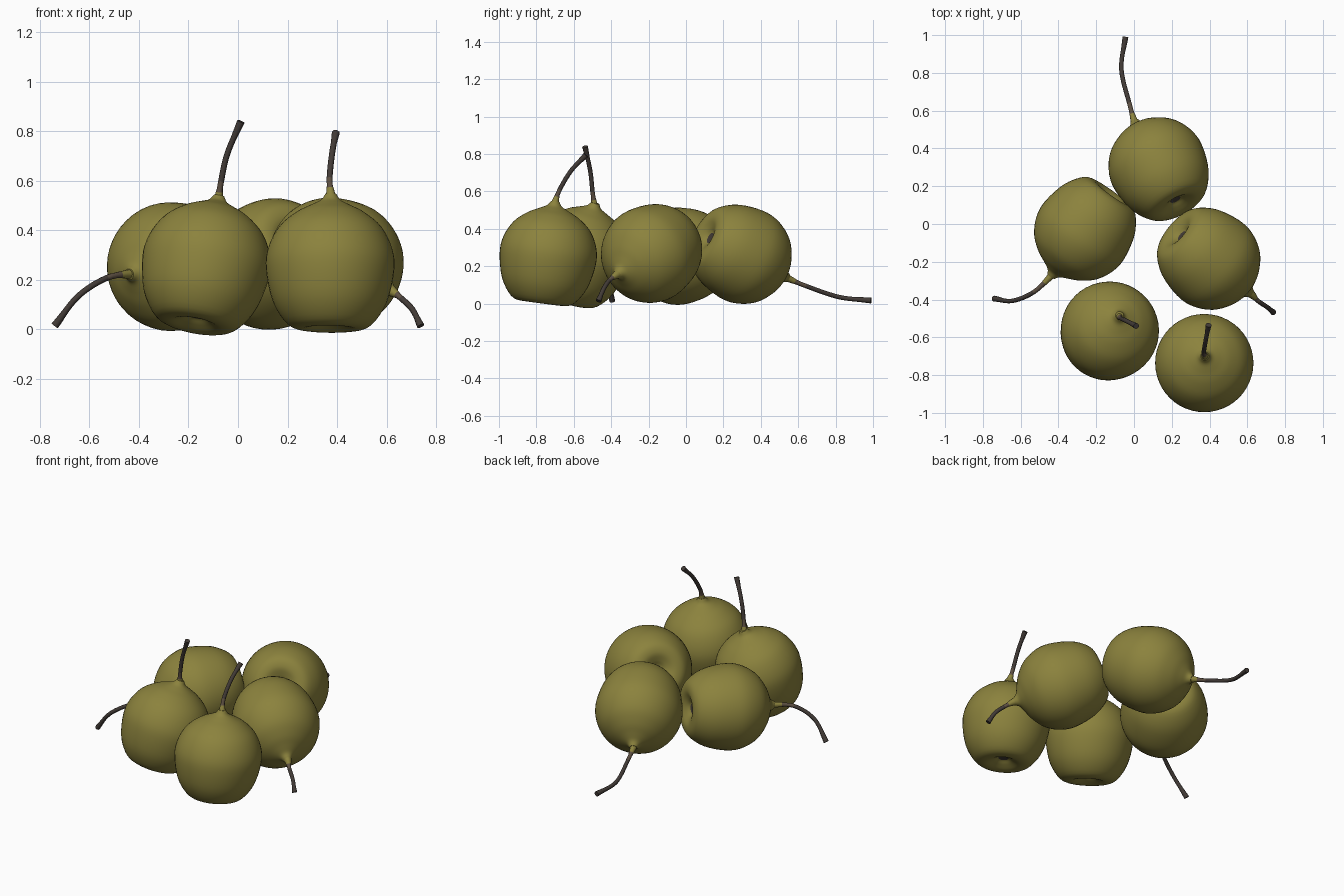
import bpy, bmesh, math
from mathutils import Vector

cube = bpy.data.objects.get("Cube")
if cube:
    bpy.data.objects.remove(cube)


def material(name, rgb):
    m = bpy.data.materials.new(name)
    m.use_nodes = True
    m.diffuse_color = (*rgb, 1)
    m.node_tree.nodes["Principled BSDF"].inputs["Base Color"].default_value = (*rgb, 1)
    return m


OLIVE, BROWN, DARK = 0, 1, 2
MATERIALS = [material("olive_skin", (0.26, 0.225, 0.047)),
             material("woody_brown", (0.11, 0.08, 0.055)),
             material("dark_stem", (0.055, 0.044, 0.038))]


def smooth_path(points, steps):
    """Catmull-Rom curve through the points."""
    p = [Vector(q) for q in points]
    p = [2 * p[0] - p[1]] + p + [2 * p[-1] - p[-2]]
    out = []
    for a, b, c, d in zip(p, p[1:], p[2:], p[3:]):
        for i in range(steps):
            t = i / steps
            out.append(0.5 * (2 * b + (c - a) * t + (2 * a - 5 * b + 4 * c - d) * t ** 2
                              + (3 * b - a - 3 * c + d) * t ** 3))
    return out + [p[-2]]


def sweep(name, centres, radii, tangents, sides, colour):
    """Join rings along a path; colour(i, n) picks the material of each band."""
    bm = bmesh.new()
    rings = []
    u = tangents[0].orthogonal().normalized()
    for c, r, t in zip(centres, radii, tangents):
        u = (u - t * u.dot(t)).normalized()
        v = t.cross(u)
        rings.append([bm.verts.new(c + r * (math.cos(k * math.tau / sides) * u
                                            + math.sin(k * math.tau / sides) * v))
                      for k in range(sides)])
    n = len(rings) - 1
    for i in range(n):
        for k in range(sides):
            j = (k + 1) % sides
            f = bm.faces.new((rings[i][k], rings[i][j], rings[i + 1][j], rings[i + 1][k]))
            f.material_index = colour(i, n)
    bm.faces.new(rings[0][::-1]).material_index = colour(0, n)
    bm.faces.new(rings[-1]).material_index = colour(n, n)
    mesh = bpy.data.meshes.new(name)
    bm.to_mesh(mesh)
    bm.free()
    for m in MATERIALS:
        mesh.materials.append(m)
    ob = bpy.data.objects.new(name, mesh)
    bpy.context.collection.objects.link(ob)
    bpy.ops.object.select_all(action='DESELECT')
    ob.select_set(True)
    bpy.context.view_layer.objects.active = ob
    bpy.ops.object.shade_smooth_by_angle(angle=math.radians(50))


# Fruit profile: radius and distance along the axis, dimpled base to neck
PROFILE = smooth_path([(0.004, -0.212, 0), (0.03, -0.214, 0), (0.06, -0.232, 0), (0.11, -0.25, 0),
                       (0.17, -0.23, 0), (0.23, -0.14, 0), (0.259, -0.01, 0), (0.25, 0.08, 0),
                       (0.207, 0.165, 0), (0.14, 0.223, 0), (0.08, 0.254, 0), (0.04, 0.275, 0),
                       (0.022, 0.3, 0)], 4)


def pear(label, centre, stem):
    centre = Vector(centre)
    axis = (Vector(stem[0]) - centre).normalized()
    # Body with a dark eye in the base
    sweep(label + "_pear_body", [centre + axis * p.y for p in PROFILE], [p.x for p in PROFILE],
          [axis] * len(PROFILE), 48, lambda i, n: DARK if i < 4 else OLIVE)
    # Stem: fleshy foot, thin shaft, slightly thicker tip
    path = smooth_path([centre + axis * 0.25] + stem, 6)
    n = len(path) - 1
    radii = [0.012 + 0.022 * max(0, 1 - 2.4 * i / n) + 0.004 * max(0, 8 * i / n - 7)
             for i in range(n + 1)]
    tangents = [(path[min(i + 1, n)] - path[max(i - 1, 0)]).normalized() for i in range(n + 1)]
    sweep(label + "_pear_stem", path, radii, tangents, 10,
          lambda i, n: OLIVE if i < 0.36 * n else BROWN if i < 0.5 * n else DARK)


# Two standing pears
pear("front_left", (0.372, -0.738, 0.25),
     [(0.375, -0.70, 0.54), (0.37, -0.675, 0.61), (0.38, -0.615, 0.71), (0.395, -0.535, 0.795)])
pear("front_right", (-0.13, -0.567, 0.255),
     [(-0.08, -0.49, 0.52), (-0.068, -0.5, 0.6), (-0.043, -0.512, 0.71), (0.012, -0.54, 0.84)])
# Three pears lying down
pear("right", (-0.265, -0.037, 0.255),
     [(-0.43, -0.265, 0.225), (-0.53, -0.36, 0.208), (-0.645, -0.407, 0.135), (-0.74, -0.395, 0.015)])
pear("back", (0.128, 0.302, 0.262),
     [(0.003, 0.54, 0.138), (-0.025, 0.64, 0.095), (-0.067, 0.82, 0.035), (-0.045, 0.99, 0.017)])
pear("left", (0.405, -0.19, 0.267),
     [(0.625, -0.375, 0.152), (0.66, -0.41, 0.125), (0.705, -0.44, 0.08), (0.738, -0.468, 0.014)])
